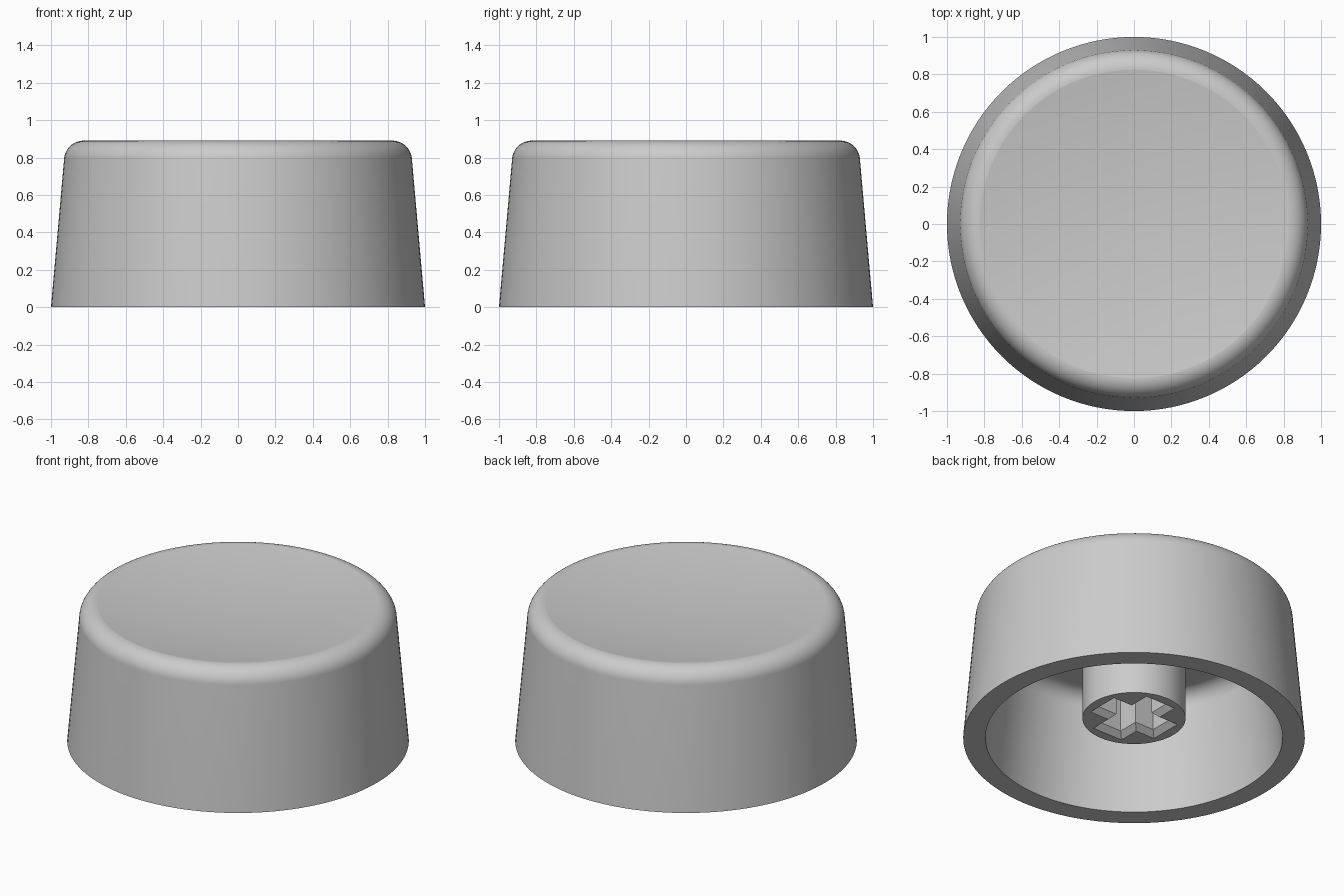
import bpy, bmesh, math

if "Cube" in bpy.data.objects:
    bpy.data.objects.remove(bpy.data.objects["Cube"])

grey = bpy.data.materials.new("grey plastic")
grey.diffuse_color = (0.6, 0.6, 0.6, 1)
grey.use_nodes = True
grey.node_tree.nodes["Principled BSDF"].inputs["Base Color"].default_value = grey.diffuse_color


def make_object(name, bm):
    bmesh.ops.recalc_face_normals(bm, faces=bm.faces[:])
    mesh = bpy.data.meshes.new(name)
    bm.to_mesh(mesh)
    bm.free()
    mesh.materials.append(grey)
    obj = bpy.data.objects.new(name, mesh)
    bpy.context.collection.objects.link(obj)
    return obj


def smooth(obj, degrees):
    bpy.ops.object.select_all(action='DESELECT')
    obj.select_set(True)
    bpy.context.view_layer.objects.active = obj
    bpy.ops.object.shade_smooth_by_angle(angle=math.radians(degrees))


def lathe(name, profile, steps):
    bm = bmesh.new()
    verts = [bm.verts.new((r, 0, z)) for r, z in profile]
    edges = [bm.edges.new(pair) for pair in zip(verts, verts[1:])]
    bmesh.ops.spin(bm, geom=verts + edges, cent=(0, 0, 0), axis=(0, 0, 1),
                   angle=2 * math.pi, steps=steps)
    bmesh.ops.remove_doubles(bm, verts=bm.verts[:], dist=1e-4)
    return make_object(name, bm)


def arc(cx, cz, radius, start, end, steps):
    angles = [math.radians(start + (end - start) * i / steps) for i in range(steps + 1)]
    return [(cx + radius * math.cos(a), cz + radius * math.sin(a)) for a in angles]


# Hollow cap: dished top, rounded shoulder, tapered wall, inner ceiling
DISH_R, DISH_DEPTH, TOP = 0.825, 0.06, 0.89
dish = [(DISH_R * i / 12, TOP - DISH_DEPTH * (1 - (i / 12) ** 2)) for i in range(12)]
shoulder = arc(DISH_R, TOP - 0.105, 0.105, 90, 5, 20)
inside = [(0.87, 0)] + arc(0.71, 0.63, 0.1, 5, 90, 20) + [(0, 0.73)]
cap = lathe("cap_shell", dish + shoulder + [(1, 0)] + inside, 128)
smooth(cap, 7)

# Central stem hanging below the ceiling
stem = lathe("stem", [(0, 0.132), (0.302, 0.132), (0.302, 0.75), (0, 0.75)], 96)


# Cross-shaped socket with a chamfered mouth
def cross(bm, w, l, z):
    quarter = [(l, -w), (l, w), (w, w)]
    ring = []
    for k in range(4):
        c, s = [(1, 0), (0, 1), (-1, 0), (0, -1)][k]
        ring += [bm.verts.new((x * c - y * s, x * s + y * c, z)) for x, y in quarter]
    return ring


bm = bmesh.new()
rings = [cross(bm, w, l, z) for w, l, z in
         [(0.107, 0.242, 0.10), (0.107, 0.242, 0.132001), (0.073, 0.208, 0.165), (0.073, 0.208, 0.6)]]
for low, high in zip(rings, rings[1:]):
    for i in range(12):
        j = (i + 1) % 12
        bm.faces.new((low[i], low[j], high[j], high[i]))
bm.faces.new(rings[0][::-1])
bm.faces.new(rings[-1])
cutter = make_object("socket_cutter", bm)
cutter.hide_render = True

cut = stem.modifiers.new("socket", 'BOOLEAN')
cut.operation = 'DIFFERENCE'
cut.solver = 'EXACT'
cut.object = cutter
bpy.ops.object.select_all(action='DESELECT')
stem.select_set(True)
bpy.context.view_layer.objects.active = stem
bpy.ops.object.modifier_apply(modifier=cut.name)
bpy.data.objects.remove(cutter)
smooth(stem, 20)
